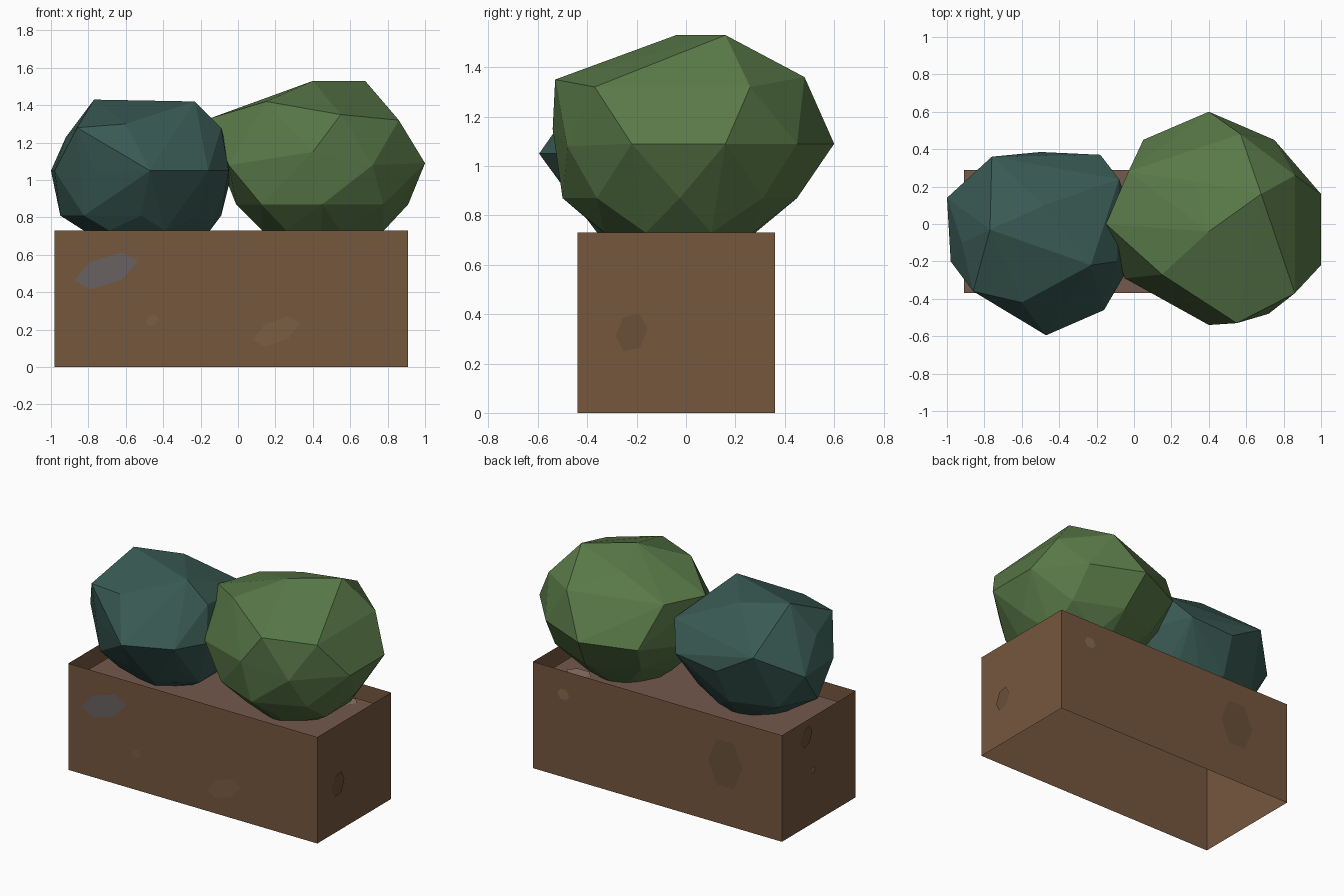
import bpy, bmesh, math
from mathutils import Vector

if "Cube" in bpy.data.objects:
    bpy.data.objects.remove(bpy.data.objects["Cube"])


def material(name, r, g, b):
    m = bpy.data.materials.new(name)
    m.diffuse_color = (r, g, b, 1)
    m.use_nodes = True
    m.node_tree.nodes["Principled BSDF"].inputs["Base Color"].default_value = m.diffuse_color
    return m


def finish(name, bm, mat):
    mesh = bpy.data.meshes.new(name)
    bm.to_mesh(mesh)
    bm.free()
    mesh.materials.append(mat)
    obj = bpy.data.objects.new(name, mesh)
    bpy.context.collection.objects.link(obj)
    return obj


wood = material("wood", 0.18, 0.095, 0.048)
soil_brown = material("soil", 0.17, 0.10, 0.075)
leaf_green = material("leaf_green", 0.10, 0.19, 0.065)
leaf_teal = material("leaf_teal", 0.04, 0.10, 0.085)
stain_grey = material("stain_grey", 0.14, 0.12, 0.12)
stain_brown = material("stain_brown", 0.14, 0.08, 0.04)
stain_tan = material("stain_tan", 0.20, 0.11, 0.055)
stain_ochre = material("stain_ochre", 0.24, 0.15, 0.07)
pebble_pink = material("pebble_pink", 0.27, 0.17, 0.14)

X0, X1, Y0, Y1, H, SOIL, GAP = -0.98, 0.91, -0.44, 0.36, 0.73, 0.66, 0.07


def rectangle(bm, z, inset=0):
    return [bm.verts.new(p) for p in (
        (X0 + inset, Y0 + inset, z), (X1 - inset, Y0 + inset, z),
        (X1 - inset, Y1 - inset, z), (X0 + inset, Y1 - inset, z))]


# Planter: four thin boards, open at top and bottom
bm = bmesh.new()
low, top = rectangle(bm, 0), rectangle(bm, H)
for i in range(4):
    j = (i + 1) % 4
    bm.faces.new((low[i], low[j], top[j], top[i]))
finish("planter_box", bm, wood)

# Soil sheet, sunk below the rim and clear of the boards
bm = bmesh.new()
bm.faces.new(rectangle(bm, SOIL, GAP))
finish("soil", bm, soil_brown)


def bush(name, rings, crown, mat):
    """Faceted bush: hull of lower rings (z, x0, x1, y0, y1, sides) and crown corners."""
    bm = bmesh.new()
    for k, (z, x0, x1, y0, y1, n) in enumerate(rings):
        a = [math.tau * (i + 0.5 * (k % 2)) / n for i in range(n)]
        cs, sn = [math.cos(t) for t in a], [math.sin(t) for t in a]
        for c, s in zip(cs, sn):
            fx = (c - min(cs)) / (max(cs) - min(cs))
            fy = (s - min(sn)) / (max(sn) - min(sn))
            bm.verts.new((x0 + fx * (x1 - x0), y0 + fy * (y1 - y0), z))
    for p in crown:
        bm.verts.new(p)
    res = bmesh.ops.convex_hull(bm, input=bm.verts)
    inner = {v for v in res["geom_interior"] + res["geom_unused"]
             if isinstance(v, bmesh.types.BMVert)}
    bmesh.ops.delete(bm, geom=list(inner), context='VERTS')
    bmesh.ops.recalc_face_normals(bm, faces=bm.faces)
    return finish(name, bm, mat)


# Right, larger bush
bush("green_bush", [
    (0.58, 0.32, 0.56, -0.16, 0.10, 4),
    (0.73, 0.13, 0.78, -0.33, 0.27, 7),
    (0.87, -0.01, 0.91, -0.50, 0.45, 8)], [
    # widest part
    (1.00, 0.16, 1.09), (1.00, -0.22, 1.09), (0.75, 0.45, 1.09),
    (0.40, 0.60, 1.09), (0.05, 0.45, 1.07), (-0.07, 0.15, 1.02),
    (-0.05, -0.29, 1.08), (0.40, -0.54, 1.15), (0.72, -0.48, 1.08),
    # shoulders
    (0.57, 0.48, 1.36), (0.55, -0.53, 1.35), (0.86, -0.37, 1.32),
    (0.86, 0.26, 1.32), (-0.15, 0.00, 1.33), (-0.03, 0.28, 1.34),
    # top
    (0.15, -0.27, 1.42), (0.32, 0.23, 1.45), (0.40, -0.04, 1.53),
    (0.68, 0.16, 1.53)], leaf_green)

# Left, smaller bush
bush("teal_bush", [
    (0.60, -0.62, -0.34, -0.20, 0.06, 4),
    (0.73, -0.82, -0.15, -0.36, 0.20, 7),
    (0.81, -0.95, -0.09, -0.42, 0.28, 8)], [
    # widest part
    (-1.00, 0.14, 1.05), (-0.98, -0.20, 1.05), (-0.76, -0.40, 1.04),
    (-0.47, -0.595, 1.05), (-0.16, -0.46, 1.05), (-0.05, -0.27, 1.05),
    (-0.03, 0.10, 1.05), (-0.18, 0.37, 1.08), (-0.50, 0.385, 1.05),
    # shoulders
    (-0.76, 0.36, 1.20), (-0.92, -0.10, 1.23), (-0.86, -0.36, 1.28),
    (-0.60, -0.42, 1.30), (-0.09, -0.20, 1.28), (-0.08, 0.24, 1.25),
    # top
    (-0.77, -0.03, 1.43), (-0.48, 0.10, 1.41), (-0.23, -0.22, 1.42)], leaf_teal)


def patch(name, centre, u, v, half_u, half_v, shear, mat):
    """Flat six-sided patch, lifted slightly off its surface."""
    u, v = Vector(u), Vector(v)
    base = Vector(centre) + u.cross(v) * 0.006
    bm = bmesh.new()
    ring = []
    for i in range(6):
        a = math.tau * i / 6
        ring.append(bm.verts.new(base + u * half_u * math.cos(a)
                    + v * (half_v * math.sin(a) + shear * half_u * math.cos(a))))
    bm.faces.new(ring)
    finish(name, bm, mat)


# Weathered patches on each side of the planter
UP = (0, 0, 1)
front, right, back, left = (1, 0, 0), (0, 1, 0), (-1, 0, 0), (0, -1, 0)
patch("front_patch_grey", (-0.705, Y0, 0.515), front, UP, 0.17, 0.085, 0.3, stain_grey)
patch("front_patch_brown", (0.205, Y0, 0.19), front, UP, 0.125, 0.07, 0.35, stain_tan)
patch("front_patch_small", (-0.46, Y0, 0.25), front, UP, 0.035, 0.03, 0.2, stain_tan)
patch("right_patch", (X1, -0.22, 0.325), right, UP, 0.065, 0.08, 0.2, stain_brown)
patch("back_patch_large", (-0.555, Y1, 0.42), back, UP, 0.13, 0.18, 0, stain_brown)
patch("back_patch_small", (0.675, Y1, 0.57), back, UP, 0.045, 0.04, 0, stain_ochre)
patch("left_patch_upper", (X0, 0.10, 0.62), left, UP, 0.06, 0.07, 0.3, stain_brown)
patch("left_patch_small", (X0, 0.03, 0.37), left, UP, 0.025, 0.025, 0, stain_ochre)

# Pale patch on the soil
patch("soil_patch", (0.66, 0.22, SOIL), front, (0, 1, 0), 0.09, 0.06, 0, pebble_pink)
